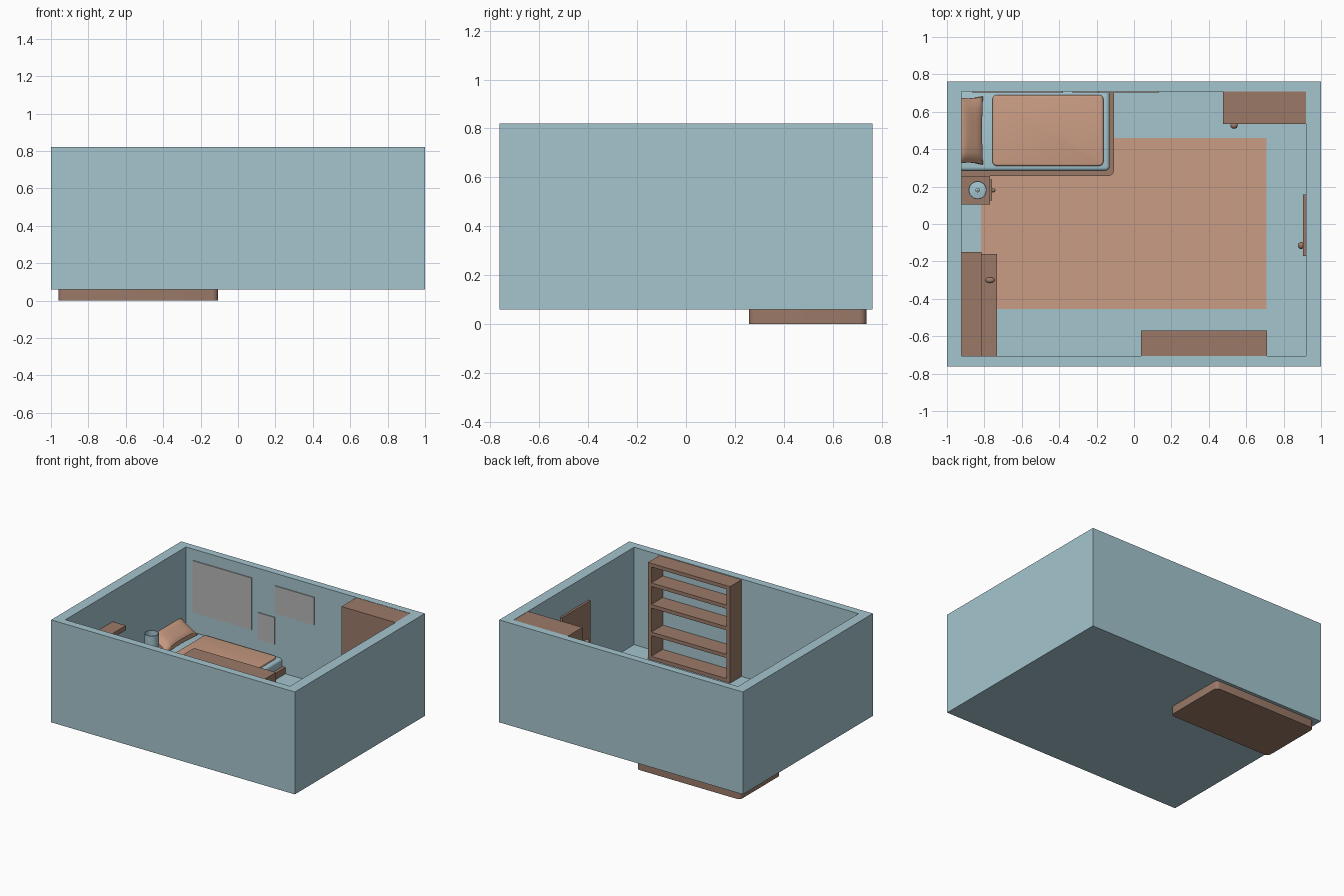
import bpy, bmesh, math
from mathutils import Vector

if "Cube" in bpy.data.objects:
    bpy.data.objects.remove(bpy.data.objects["Cube"])


def material(name, rgb):
    m = bpy.data.materials.new(name)
    m.diffuse_color = (*rgb, 1)
    m.use_nodes = True
    m.node_tree.nodes["Principled BSDF"].inputs["Base Color"].default_value = m.diffuse_color
    return m


BLUE = material("pale_blue", (0.376, 0.56, 0.624))
PEACH = material("peach", (0.59, 0.333, 0.227))
WOOD = material("brown_wood", (0.328, 0.195, 0.141))
GREY = material("light_grey", (0.48, 0.47, 0.48))


def finish(name, bm, mat, smooth=False):
    me = bpy.data.meshes.new(name)
    bmesh.ops.recalc_face_normals(bm, faces=bm.faces)
    bm.to_mesh(me)
    bm.free()
    me.materials.append(mat)
    ob = bpy.data.objects.new(name, me)
    bpy.context.collection.objects.link(ob)
    if smooth:
        bpy.ops.object.select_all(action='DESELECT')
        ob.select_set(True)
        bpy.context.view_layer.objects.active = ob
        bpy.ops.object.shade_smooth_by_angle(angle=math.radians(35))
    return ob


def add_box(bm, x0, x1, y0, y1, z0, z1):
    verts = bmesh.ops.create_cube(bm, size=1)["verts"]
    for v in verts:
        v.co = Vector(((x0 + x1) / 2 + v.co.x * (x1 - x0),
                       (y0 + y1) / 2 + v.co.y * (y1 - y0),
                       (z0 + z1) / 2 + v.co.z * (z1 - z0)))


def boxes(name, mat, *dims):
    bm = bmesh.new()
    for d in dims:
        add_box(bm, *d)
    return finish(name, bm, mat)


def rounded(name, mat, dims, corner, edge=0):
    """Box with rounded upright corners and optionally softened top edges."""
    bm = bmesh.new()
    add_box(bm, *dims)
    up = [e for e in bm.edges if abs(e.verts[0].co.z - e.verts[1].co.z) > 1e-4]
    bmesh.ops.bevel(bm, geom=up, offset=corner, segments=4, profile=0.5, affect='EDGES')
    if edge:
        top = [e for e in bm.edges if all(v.co.z > dims[5] - 1e-4 for v in e.verts)]
        bmesh.ops.bevel(bm, geom=top, offset=edge, segments=3, profile=0.5, affect='EDGES')
    return finish(name, bm, mat, True)


def ball(name, mat, centre, size):
    bm = bmesh.new()
    bmesh.ops.create_uvsphere(bm, u_segments=14, v_segments=8, radius=1)
    for v in bm.verts:
        v.co = Vector(c + a * s for c, a, s in zip(centre, v.co, size))
    return finish(name, bm, mat, True)


def lathe(name, mat, centre, profile, n=24):
    """Closed ring of (radius, height) points spun around the upright axis."""
    bm = bmesh.new()
    rings = [[bm.verts.new((centre[0] + r * math.cos(2 * math.pi * i / n),
                            centre[1] + r * math.sin(2 * math.pi * i / n), z))
              for i in range(n)] for r, z in profile]
    for a, b in zip(rings, rings[1:] + rings[:1]):
        for i in range(n):
            j = (i + 1) % n
            bm.faces.new((a[i], a[j], b[j], b[i]))
    return finish(name, bm, mat, True)


# Room shell: a solid block with its top inset and sunk to the floor
FLOOR = 0.097
bm = bmesh.new()
add_box(bm, -1, 1, -0.762, 0.762, 0.06, 0.82)
top = [f for f in bm.faces if f.calc_center_median().z > 0.8]
inner = bmesh.ops.extrude_face_region(bm, geom=top)["geom"]
bmesh.ops.delete(bm, geom=top, context='FACES_KEEP_BOUNDARY')
rim = [v for v in inner if isinstance(v, bmesh.types.BMVert)]
for v in rim:
    v.co.x = 0.92 if v.co.x > 0 else -0.923
    v.co.y = 0.708 if v.co.y > 0 else -0.705
face = [f for f in inner if isinstance(f, bmesh.types.BMFace)]
sunk = bmesh.ops.extrude_face_region(bm, geom=face)["geom"]
bmesh.ops.delete(bm, geom=face, context='FACES_KEEP_BOUNDARY')
for v in sunk:
    if isinstance(v, bmesh.types.BMVert):
        v.co.z = FLOOR
finish("room_shell", bm, BLUE)

# Rug
boxes("rug", PEACH, (-0.817, 0.708, -0.455, 0.46, FLOOR, FLOOR + 0.006))

# Bed
rounded("bed_frame", WOOD, (-0.96, -0.107, 0.257, 0.738, 0, 0.145), 0.03)
rounded("mattress", BLUE, (-0.94, -0.13, 0.284, 0.72, 0.14, 0.205), 0.025, 0.018)
rounded("blanket", PEACH, (-0.757, -0.163, 0.31, 0.69, 0.19, 0.222), 0.025, 0.01)

# Pillow: pinched edges and flared corners, leaning on the wall
bm = bmesh.new()
N = 12
bmesh.ops.create_cube(bm, size=2)
bmesh.ops.subdivide_edges(bm, edges=bm.edges[:], cuts=N, use_grid_fill=True)
for v in bm.verts:
    u, w, t = v.co
    puff = 0.008 + 0.034 * ((1 - u ** 4) * (1 - w ** 4)) ** 0.5
    a = u * (0.078 + 0.010 * w * w)
    b = w * (0.172 + 0.010 * u * u)
    c = t * puff
    lean = math.radians(33)
    v.co = Vector((-0.885 + a * math.cos(lean) + c * math.sin(lean), 0.5 + b,
                   0.255 - a * math.sin(lean) + c * math.cos(lean)))
finish("pillow", bm, PEACH, True)

# Nightstand with drawer and knob
boxes("nightstand", WOOD, (-0.923, -0.77, 0.105, 0.257, FLOOR, 0.25))
boxes("nightstand_drawer", WOOD, (-0.77, -0.758, 0.125, 0.237, 0.15, 0.235))
ball("nightstand_knob", WOOD, (-0.752, 0.18, 0.195), (0.011, 0.011, 0.011))

# Lamp: base, stem and open shade
spot = (-0.836, 0.181)
lathe("lamp_base", BLUE, spot, [(0.001, 0.25), (0.046, 0.25), (0.046, 0.262), (0.001, 0.268)])
lathe("lamp_stem", BLUE, spot, [(0.001, 0.26), (0.012, 0.26), (0.012, 0.385), (0.001, 0.39)], 12)
lathe("lamp_shade", BLUE, spot, [(0.049, 0.315), (0.049, 0.405), (0.044, 0.405), (0.044, 0.315)])

# Desk with side panels, a hand-sized mouse and the shelf above
boxes("desk", WOOD, (-0.923, -0.732, -0.705, -0.16, 0.33, 0.36),
      (-0.923, -0.745, -0.705, -0.675, FLOOR, 0.33),
      (-0.923, -0.745, -0.19, -0.16, FLOOR, 0.33))
ball("desk_mouse", WOOD, (-0.77, -0.3, 0.365), (0.025, 0.015, 0.012))
boxes("wall_shelf", WOOD, (-0.923, -0.815, -0.705, -0.15, 0.56, 0.594))

# Open bookcase
X0, X1, Y0, Y1, T = 0.038, 0.711, -0.705, -0.57, 0.027
boards = [(X0 + T, X1 - T, Y0, Y1, z - T, z) for z in (0.125, 0.305, 0.51, 0.67, 0.815)]
boxes("bookcase", WOOD, (X0, X0 + T, Y0, Y1, FLOOR, 0.815),
      (X1 - T, X1, Y0, Y1, FLOOR, 0.815), *boards)

# Wardrobe
boxes("wardrobe", WOOD, (0.475, 0.92, 0.535, 0.708, FLOOR, 0.818))
ball("wardrobe_knob", WOOD, (0.535, 0.526, 0.44), (0.02, 0.017, 0.02))

# Door on the side wall
boxes("door", WOOD, (0.904, 0.92, -0.17, 0.157, FLOOR, 0.632))
ball("door_knob", WOOD, (0.893, -0.115, 0.35), (0.016, 0.019, 0.019))

# Wall pictures
for i, (x0, x1, z0, z1) in enumerate([(-0.864, -0.379, 0.353, 0.737),
                                      (-0.189, 0.132, 0.524, 0.73),
                                      (-0.33, -0.19, 0.295, 0.495)]):
    boxes("wall_picture_%d" % (i + 1), GREY, (x0, x1, 0.701, 0.708, z0, z1))
